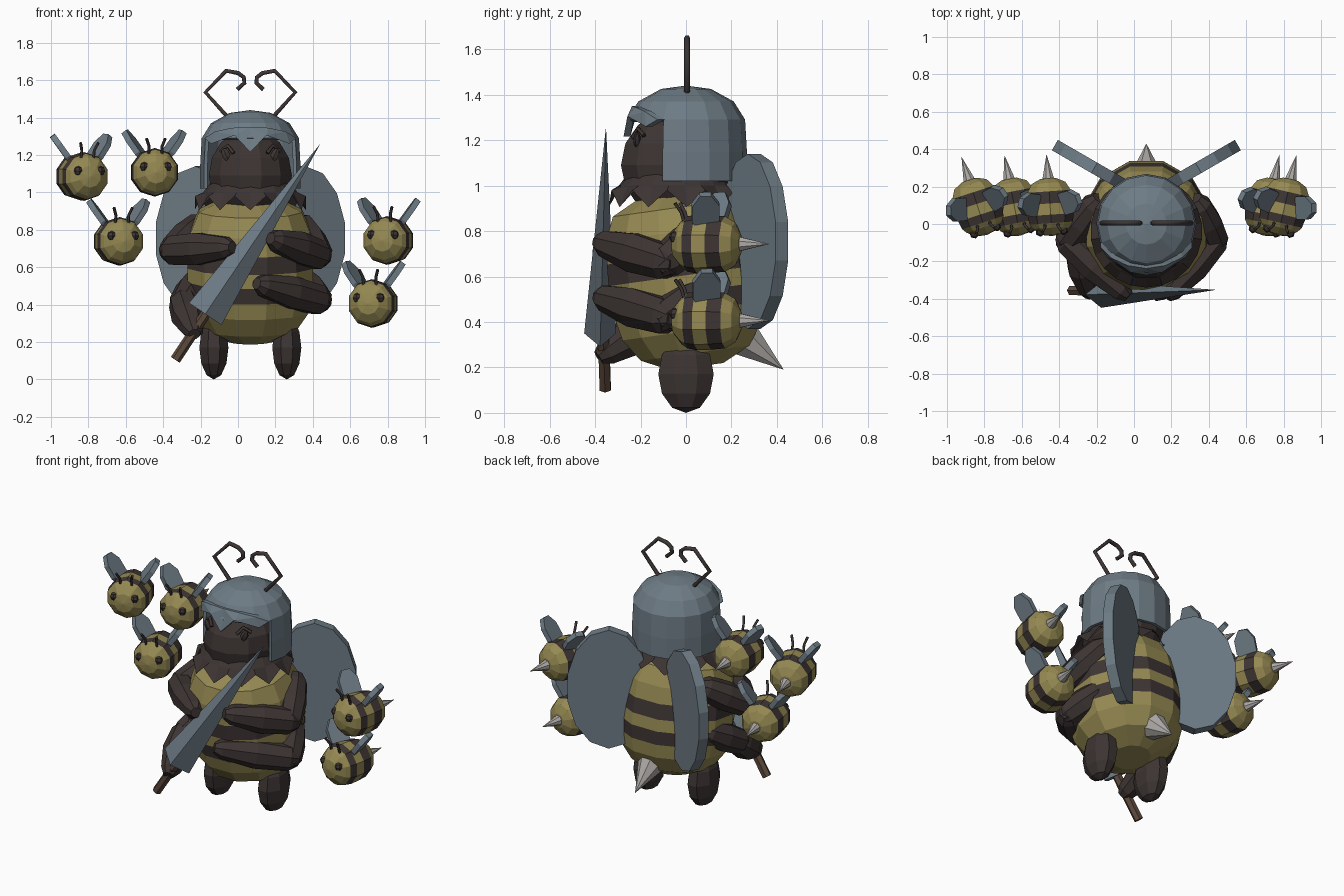
import bpy, bmesh
from math import sin, cos, pi, radians, sqrt
from mathutils import Vector, Matrix

if "Cube" in bpy.data.objects:
    bpy.data.objects.remove(bpy.data.objects["Cube"])


def material(name, rgb):
    m = bpy.data.materials.new(name)
    m.use_nodes = True
    m.diffuse_color = (*rgb, 1)
    m.node_tree.nodes["Principled BSDF"].inputs["Base Color"].default_value = (*rgb, 1)
    return m


YELLOW = material("honey yellow", (.30, .25, .085))
DARK = material("dark brown", (.046, .035, .033))
STEEL = material("blue grey", (.155, .2, .235))
STING = material("pale grey", (.42, .4, .38))
WOOD = material("wood brown", (.11, .068, .045))
CX = .066  # centre line of the big figure


def at(x, y, z):
    return Matrix.Translation((x, y, z))


def frame(centre, u, v, w):
    """Matrix whose columns are the three given axes."""
    m = Matrix((u, v, w)).transposed().to_4x4()
    m.translation = centre
    return m


def along(a, b):
    """Matrix putting local z on the line from a to b."""
    a, b = Vector(a), Vector(b)
    return at(*a) @ (b - a).to_track_quat('Z', 'Y').to_matrix().to_4x4(), (b - a).length


def finish(name, bm, mats, matrix):
    bm.transform(matrix)
    bmesh.ops.remove_doubles(bm, verts=bm.verts, dist=.0005)
    bmesh.ops.recalc_face_normals(bm, faces=bm.faces)
    me = bpy.data.meshes.new(name)
    bm.to_mesh(me)
    bm.free()
    for m in mats:
        me.materials.append(m)
    ob = bpy.data.objects.new(name, me)
    bpy.context.collection.objects.link(ob)
    return ob


def lathe(name, profile, n, mats, matrix, bands=None, caps=True, keep=None, zigzag=0):
    """Turn (radius, height) points round z; bands gives a material per ring."""
    bm = bmesh.new()
    rings = []
    for k, (r, z) in enumerate(profile):
        ring = []
        for i in range(n):
            t = 2 * pi * (i + (0 if keep else .5)) / n
            rise = zigzag * (i % 2) if k == 0 else 0
            ring.append(bm.verts.new((r * cos(t), r * sin(t), z + rise)))
        rings.append(ring)
    for k in range(len(rings) - 1):
        for i in range(n):
            j = (i + 1) % n
            f = bm.faces.new((rings[k][i], rings[k][j], rings[k + 1][j], rings[k + 1][i]))
            f.material_index = bands[k] if bands else 0
    if caps:
        for ring in (rings[0], rings[-1]):
            if (ring[0].co - ring[1].co).length > .002:
                bm.faces.new(ring)
    if keep:
        doomed = [f for f in bm.faces if not keep(f.calc_center_median())]
        bmesh.ops.delete(bm, geom=doomed, context='FACES')
    return finish(name, bm, mats, matrix)


def ellipsoid(name, mat, matrix, n=10, rows=7):
    arc = [pi * k / rows for k in range(rows + 1)]
    return lathe(name, [(sin(a), -cos(a)) for a in arc], n, [mat], matrix)


def cone(name, mat, a, b, r, n=8):
    m, length = along(a, b)
    return lathe(name, [(r, 0), (0, length)], n, [mat], m)


def limb(name, a, b, ra, rb, n=8):
    m, L = along(a, b)
    mid = max(ra, rb) * 1.12
    prof = [(.55 * ra, -.7 * ra), (ra, 0), (mid, .5 * L), (rb, L), (.55 * rb, L + .7 * rb)]
    return lathe(name, prof, n, [DARK], m)


def tube(name, mat, points, r):
    cu = bpy.data.curves.new(name, 'CURVE')
    cu.dimensions = '3D'
    cu.bevel_depth, cu.bevel_resolution, cu.use_fill_caps = r, 1, True
    sp = cu.splines.new('POLY')
    sp.points.add(len(points) - 1)
    for p, co in zip(sp.points, points):
        p.co = (*co, 1)
    cu.materials.append(mat)
    ob = bpy.data.objects.new(name, cu)
    bpy.context.collection.objects.link(ob)
    return ob


# Striped body, leaning forward
lean = at(CX, 0, .55) @ Matrix.Rotation(radians(8), 4, 'X')
lathe("body", [(.12, -.35), (.25, -.29), (.32, -.19), (.338, -.105), (.348, -.02), (.348, .055),
               (.342, .15), (.33, .25), (.285, .355), (.15, .42)],
      12, [YELLOW, DARK], lean, bands=[0, 0, 0, 1, 0, 1, 0, 0, 0])
cone("stinger", STING, (CX, .25, .33), (CX, .43, .19), .09)

# Head, ragged collar and helmet
ellipsoid("head", DARK, at(CX, -.03, 1.09) @ Matrix.Diagonal((.23, .265, .25, 1)), 12, 8)
lathe("collar", [(.3, .905), (.255, 1), (.21, 1.06)], 22, [DARK], at(CX, -.04, 0),
      caps=False, zigzag=.075)
helmet = lathe("helmet", [(.268, 1.02), (.268, 1.15), (.26, 1.29), (.21, 1.37), (.11, 1.425), (0, 1.44)],
               16, [STEEL], at(CX, 0, 0), caps=False,
               keep=lambda c: c.z > 1.28 or c.y > -.11)
sol = helmet.modifiers.new("thickness", 'SOLIDIFY')
sol.thickness, sol.offset = .02, -1

# Brow plate with a pointed middle, wrapped round the helmet front
bm = bmesh.new()
half = [(0, 1.35), (.1, 1.345), (.19, 1.325), (.245, 1.29), (.21, 1.26), (.085, 1.305)]
outline = half + [(0, 1.215)] + [(-x, z) for x, z in half[:0:-1]]
back, front = [], []
for x, z in outline:
    y = -sqrt(.275 ** 2 - x * x) + .75 * max(0, z - 1.3)
    front.append(bm.verts.new((x, y, z)))
    back.append(bm.verts.new((x, y + .03, z)))
bm.faces.new(front)
bm.faces.new(back)
for i in range(len(front)):
    j = (i + 1) % len(front)
    bm.faces.new((front[i], front[j], back[j], back[i]))
bmesh.ops.triangulate(bm, faces=[f for f in bm.faces if len(f.verts) > 4])
finish("brow_plate", bm, [STEEL], at(CX, 0, 0))

for s, side in ((1, "left"), (-1, "right")):
    # Eyes, antennae, legs and wings
    tilt = Matrix.Rotation(radians(25 * s), 4, 'Y')
    ellipsoid(side + "_eye", DARK,
              at(CX + s * .13, -.215, 1.2) @ tilt @ Matrix.Diagonal((.024, .016, .04, 1)), 6, 5)
    tube(side + "_eyelid", DARK, [(CX + s * x, y, z) for x, y, z in
                                  [(.09, -.235, 1.21), (.12, -.21, 1.25), (.16, -.185, 1.22)]], .01)
    path = [(.11, 1.39), (.24, 1.535), (.13, 1.65), (.065, 1.638), (.035, 1.615), (.032, 1.585), (.07, 1.55)]
    tube(side + "_antenna", DARK, [(CX + s * x, .005, z) for x, z in path], .013)
    ellipsoid(side + "_leg", DARK,
              at(CX + s * .195, 0, .17) @ Matrix.Diagonal((.084, .132, .17, 1)), 8, 6)
    u = Vector((s * cos(pi / 6), sin(pi / 6), 0))
    w = Vector((-s * sin(pi / 6), cos(pi / 6), 0))
    lathe(side + "_wing", [(1, -.032), (1, .032)], 14, [STEEL],
          frame((CX + s * .278, .3, .755), u * .25, Vector((0, 0, .385)), w))

# Four folded arms: shoulder, elbow, hand
arms = {
    "upper_left_arm": [(.34, .1, .82), (.43, -.09, .665), (.2, -.36, .745)],
    "lower_left_arm": [(.34, .08, .53), (.43, -.09, .425), (.13, -.36, .505)],
    "upper_right_arm": [(-.21, .1, .82), (-.35, -.09, .69), (-.06, -.36, .705)],
    "lower_right_arm": [(-.21, .08, .53), (-.29, -.13, .41), (-.24, -.35, .265)],
}
for name, (shoulder, elbow, hand) in arms.items():
    limb(name, shoulder, elbow, .075, .08)
    limb(name + "_forearm", elbow, hand, .083, .06)

# Blade and handle
a, b = Vector((-.175, -.378, .35)), Vector((.44, -.352, 1.26))
d = (b - a).normalized()
thick = Vector((0, -1, 0))
wide = d.cross(thick).normalized()
bm = bmesh.new()
base = [bm.verts.new(a + o) for o in (wide * .105, thick * .07, -wide * .105, -thick * .07)]
tip = bm.verts.new(b)
bm.faces.new(base)
for i in range(4):
    bm.faces.new((base[i], base[(i + 1) % 4], tip))
finish("blade", bm, [STEEL], Matrix())
m, L = along((-.335, -.355, .105), (-.14, -.365, .4))
lathe("handle", [(.028, 0), (.028, L)], 6, [WOOD], m)


def small_bee(name, x, z, yaw):
    place = at(x, .06, z) @ Matrix.Rotation(radians(yaw), 4, 'Z')
    spin = place @ Matrix.Rotation(radians(-90), 4, 'X')
    lathe(name + "_body", [(0, -.125), (.06, -.115), (.105, -.08), (.122, -.055), (.13, -.01),
                           (.128, .05), (.122, .115), (.095, .16), (.045, .183), (0, .188)],
          10, [YELLOW, DARK], spin, bands=[0, 0, 0, 1, 0, 1, 0, 0, 0])
    cone(name + "_stinger", STING, place @ Vector((0, .165, 0)), place @ Vector((0, .315, 0)), .038)
    for s, side in ((1, "_left"), (-1, "_right")):
        ellipsoid(name + side + "_eye", DARK,
                  place @ at(s * .062, -.098, .03) @ Matrix.Scale(.026, 4), 6, 4)
        feeler = [(.035, -.06, .09), (.035, -.075, .14), (.05, -.1, .18)]
        tube(name + side + "_antenna", DARK,
             [place @ Vector((s * p, q, r)) for p, q, r in feeler], .008)
        up = Vector((s * .55, .12, .78)).normalized()
        across = Vector((-s * .4, 1, -.12))
        across = (across - up * across.dot(up)).normalized()
        lathe(name + side + "_wing", [(1, -.016), (1, .016)], 8, [STEEL],
              place @ frame((s * .1, .05, .14), up * .105, across * .066, up.cross(across)))


# Five companions hovering at both sides
for i, (x, z, yaw) in enumerate([(-.825, 1.085, 18), (-.446, 1.107, 4), (-.633, .738, 11),
                                 (.797, .743, -13), (.717, .406, -11)]):
    small_bee("small_bee_%d" % (i + 1), x, z, yaw)
